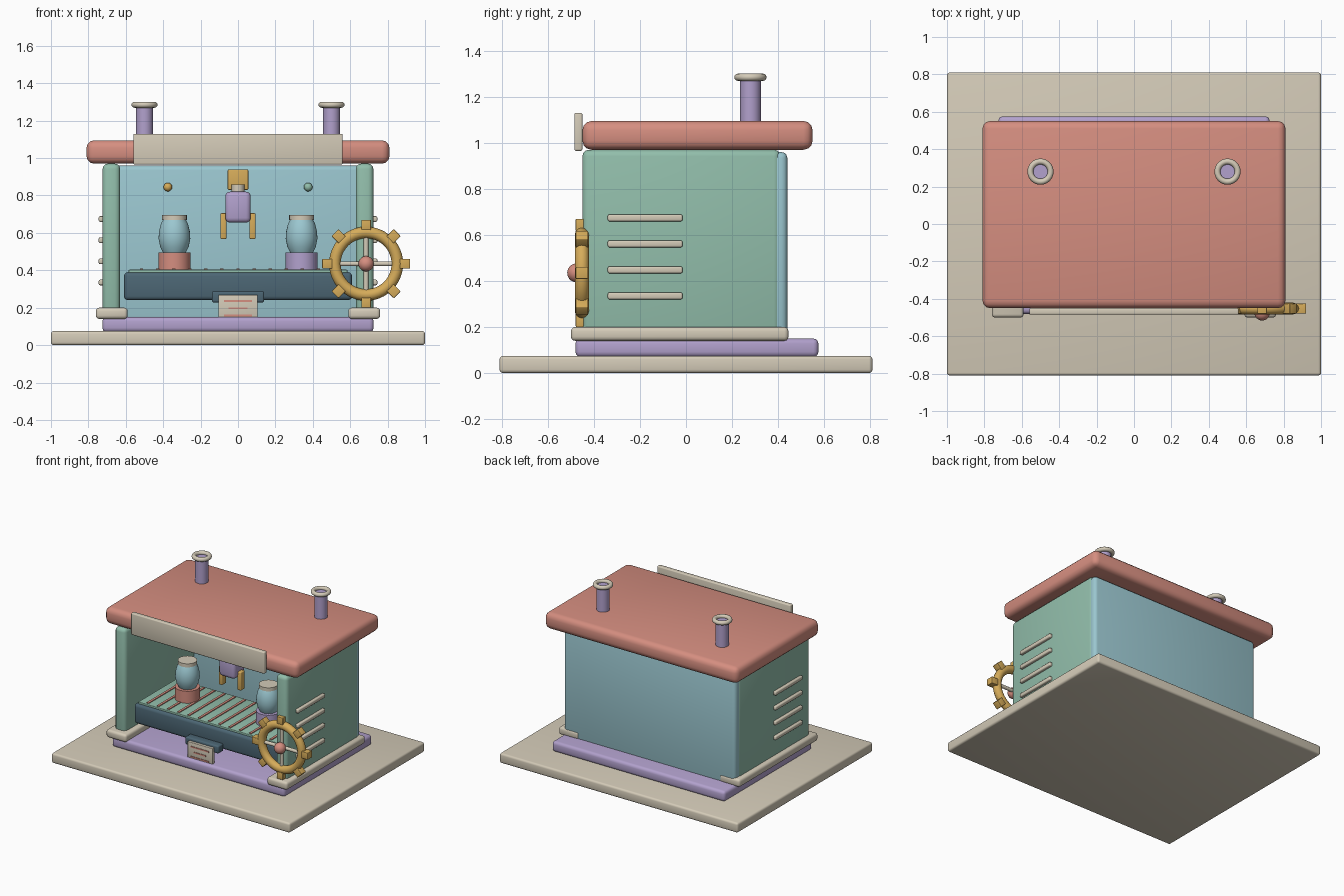
import bpy, bmesh, math
from mathutils import Matrix, Vector

cube = bpy.data.objects.get("Cube")
if cube:
    bpy.data.objects.remove(cube, do_unlink=True)


def material(name, r, g, b):
    def lin(c):
        c /= 255
        return c / 12.92 if c <= 0.04045 else ((c + 0.055) / 1.055) ** 2.4
    colour = (lin(r), lin(g), lin(b), 1)
    m = bpy.data.materials.new(name)
    m.use_nodes = True
    m.diffuse_color = colour
    m.node_tree.nodes["Principled BSDF"].inputs["Base Color"].default_value = colour
    return m


CREAM = material("cream", 212, 203, 184)
SALMON = material("salmon", 213, 142, 128)
PURPLE = material("lilac", 178, 161, 205)
GREEN = material("sage green", 146, 190, 171)
BLUE = material("pale blue", 155, 199, 208)
SLATE = material("dark slate", 76, 102, 116)
GOLD = material("gold", 214, 172, 90)


def finish(name, bm, mat):
    bmesh.ops.recalc_face_normals(bm, faces=bm.faces)
    mesh = bpy.data.meshes.new(name)
    bm.to_mesh(mesh)
    bm.free()
    mesh.materials.append(mat)
    ob = bpy.data.objects.new(name, mesh)
    bpy.context.collection.objects.link(ob)
    bpy.ops.object.select_all(action='DESELECT')
    ob.select_set(True)
    bpy.context.view_layer.objects.active = ob
    bpy.ops.object.shade_smooth_by_angle(angle=math.radians(40))
    return ob


def box(name, mat, x, y, z, bevel=0.0, turn=None):
    """Box from (low, high) ranges, with rounded edges."""
    bm = bmesh.new()
    bmesh.ops.create_cube(bm, size=1)
    for v in bm.verts:
        v.co = Vector(r[0] + (c + 0.5) * (r[1] - r[0]) for c, r in zip(v.co, (x, y, z)))
    if bevel:
        bmesh.ops.bevel(bm, geom=bm.edges[:], offset=bevel, segments=3,
                        profile=0.5, affect='EDGES')
    if turn:
        bm.transform(turn)
    return finish(name, bm, mat)


def lathe(name, mat, profile, place, steps=32):
    """Spin an (r, z) profile around z, then place it."""
    bm = bmesh.new()
    verts = [bm.verts.new((r, 0, z)) for r, z in profile]
    edges = [bm.edges.new(p) for p in zip(verts, verts[1:])]
    bmesh.ops.spin(bm, geom=verts + edges, cent=(0, 0, 0), axis=(0, 0, 1),
                   angle=math.tau, steps=steps)
    bmesh.ops.remove_doubles(bm, verts=bm.verts, dist=0.0001)
    bm.transform(place)
    return finish(name, bm, mat)


def cylinder(name, mat, radius, low, high, place):
    return lathe(name, mat, [(0, low), (radius, low), (radius, high), (0, high)], place)


def ring(name, mat, major, minor, place, sides=12):
    circle = [(major + minor * math.cos(i * math.tau / sides),
               minor * math.sin(i * math.tau / sides)) for i in range(sides + 1)]
    return lathe(name, mat, circle, place, 48)


def ball(name, mat, radius, centre):
    bm = bmesh.new()
    bmesh.ops.create_uvsphere(bm, u_segments=24, v_segments=14, radius=radius)
    bm.transform(Matrix.Translation(centre))
    return finish(name, bm, mat)


def at(x, y, z=0):
    return Matrix.Translation((x, y, z))


# Ground slab, plinth, back wall, roof and blank sign board
box("ground_slab", CREAM, (-1, 1), (-0.81, 0.81), (0, 0.075), 0.015)
box("plinth", PURPLE, (-0.725, 0.725), (-0.48, 0.575), (0.07, 0.15), 0.022)
box("back_wall", BLUE, (-0.72, 0.72), (0.37, 0.44), (0.13, 0.96), 0.025)
box("roof", SALMON, (-0.81, 0.81), (-0.45, 0.55), (0.97, 1.095), 0.04)
box("sign_board", CREAM, (-0.56, 0.56), (-0.485, -0.45), (0.965, 1.13), 0.008)

# Parts repeated on both sides
for side, s in (("left", 1), ("right", -1)):
    def span(a, b):
        return tuple(sorted((a * s, b * s)))
    box(side + "_wall", GREEN, span(0.63, 0.724), (-0.45, 0.41), (0.13, 0.97), 0.028)
    box(side + "_foot_rail", CREAM, span(0.59, 0.76), (-0.5, 0.445), (0.14, 0.2), 0.018)
    for i in range(4):
        z = 0.335 + i * 0.113
        box(f"{side}_vent_{i + 1}", CREAM, span(0.715, 0.745), (-0.34, -0.015),
            (z - 0.015, z + 0.015), 0.008)
    cylinder(side + "_chimney", PURPLE, 0.045, 1.07, 1.28, at(0.5 * s, 0.28))
    ring(side + "_chimney_rim", CREAM, 0.054, 0.016, at(0.5 * s, 0.28, 1.285))

    # Jar on a coloured base
    spot = at(0.34 * s, -0.12)
    cylinder(side + "_jar_base", PURPLE if s > 0 else SALMON, 0.086, 0.405, 0.496, spot)
    lathe(side + "_jar", BLUE, [(0, 0.49), (0.058, 0.49), (0.076, 0.525), (0.085, 0.57),
                                (0.082, 0.61), (0.072, 0.65), (0.058, 0.675), (0, 0.675)], spot)
    cylinder(side + "_jar_lid", CREAM, 0.066, 0.668, 0.695, spot)

    # Signal knob on the back wall, finger of the gripper
    ball(side + "_knob", GREEN if s > 0 else GOLD, 0.023, (0.375 * s, 0.355, 0.845))
    box(side + "_gripper_finger", GOLD, span(0.062, 0.094), (-0.1, -0.05),
        (0.567, 0.705), 0.006)

# Gripper hanging in the middle
box("gripper_arm", GOLD, (-0.055, 0.055), (-0.06, 0.38), (0.83, 0.94), 0.006)
cylinder("gripper_neck", CREAM, 0.034, 0.8, 0.86, at(0, -0.08))
box("gripper_body", PURPLE, (-0.068, 0.068), (-0.14, -0.01), (0.655, 0.82), 0.025)

# Counter with slatted top
box("counter", SLATE, (-0.61, 0.61), (-0.38, 0.12), (0.24, 0.39), 0.022)
box("counter_top", GREEN, (-0.585, 0.585), (-0.36, 0.1), (0.38, 0.403), 0.004)
for i in range(13):
    x = (i - 6) * 0.086
    box(f"counter_slat_{i + 1}", SALMON, (x - 0.009, x + 0.009), (-0.345, 0.085),
        (0.4, 0.409))

# Card holder with a lined card
box("card_holder", SLATE, (-0.14, 0.14), (-0.435, -0.37), (0.228, 0.287), 0.01)
box("card", CREAM, (-0.105, 0.105), (-0.455, -0.43), (0.145, 0.268), 0.004)
for i, half in enumerate((0.075, 0.05, 0.075)):
    z = 0.235 - i * 0.038
    box(f"card_line_{i + 1}", SALMON, (-half, half), (-0.459, -0.454), (z - 0.005, z + 0.005))

# Hand wheel at the front left corner
hub = at(0.685, -0.452, 0.435)
facing = hub @ Matrix.Rotation(math.pi / 2, 4, 'X')
ring("wheel_rim", GOLD, 0.167, 0.031, facing)
for i in range(8):
    turn = hub @ Matrix.Rotation(i * math.tau / 8, 4, 'Y')
    box(f"wheel_tooth_{i + 1}", GOLD, (-0.026, 0.026), (-0.027, 0.027), (0.18, 0.235),
        0.004, turn)
for i in range(2):
    cylinder(f"wheel_spoke_{i + 1}", CREAM, 0.013, -0.16, 0.16,
             hub @ Matrix.Rotation(i * math.pi / 2, 4, 'Y'))
ball("wheel_hub", SALMON, 0.041, (0.685, -0.475, 0.435))
